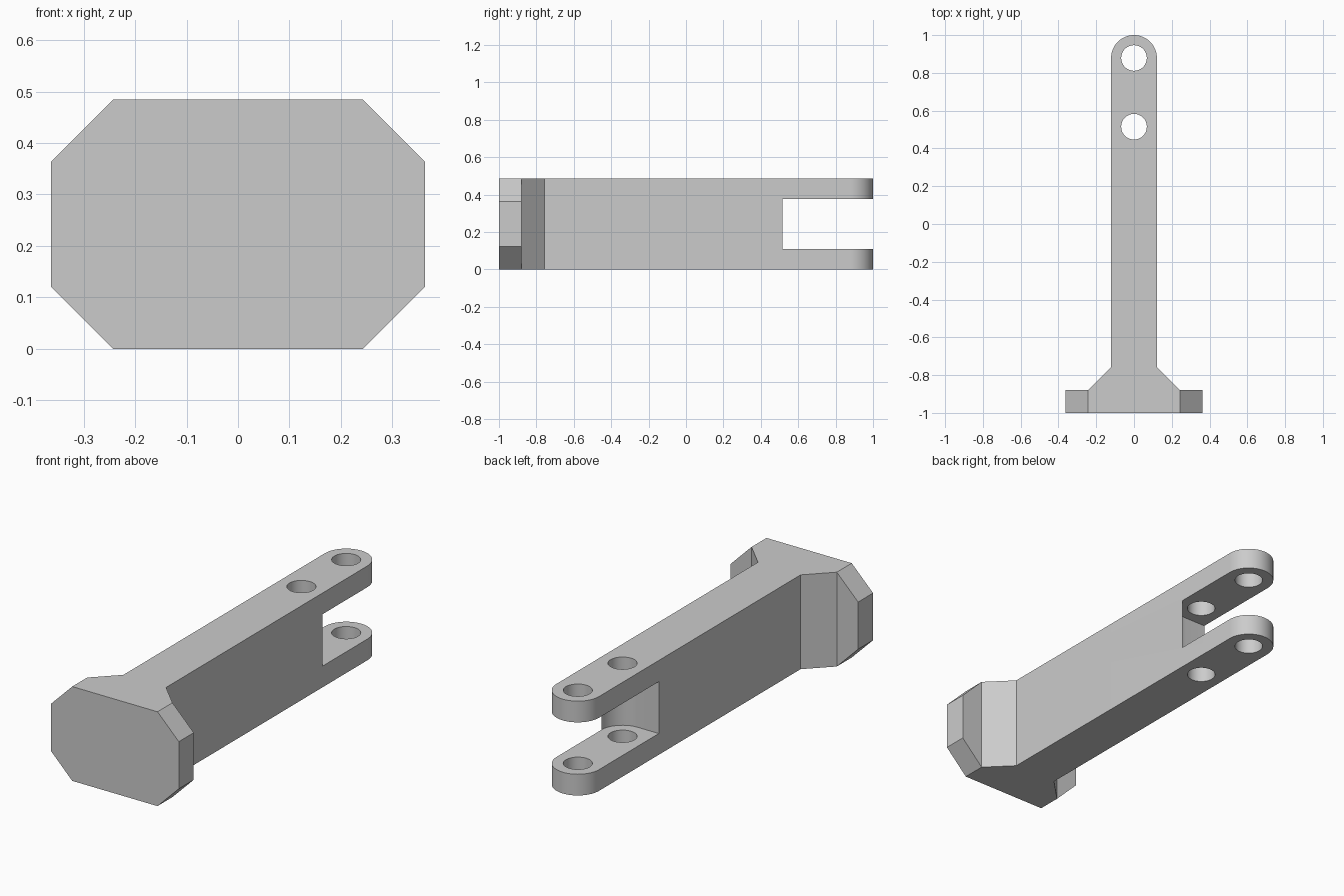
import bpy, bmesh
from math import sin, cos, pi, radians
from mathutils import Vector

cube = bpy.data.objects.get("Cube")
if cube:
    bpy.data.objects.remove(cube, do_unlink=True)

U = 4 / 33                # basic module: the arm is two modules wide
HEIGHT = 4 * U
PLATE = 0.9 * U           # thickness of each fork plate
TIP_Y = 1 - U             # centre of the rounded tip and its hole
PIVOT_Y = TIP_Y - 3 * U   # centre of the second hole
HOLE_R = 0.068

grey = bpy.data.materials.new("plain_grey")
grey.use_nodes = True
grey.diffuse_color = (0.6, 0.6, 0.6, 1)
grey.node_tree.nodes["Principled BSDF"].inputs["Base Color"].default_value = (0.6, 0.6, 0.6, 1)


def arc(cy, r, start, end, n):
    """Points on an arc centred on the y axis."""
    angles = [radians(start + (end - start) * i / n) for i in range(n + 1)]
    return [(r * cos(a), cy + r * sin(a)) for a in angles]


def prism(name, points, sweep):
    """Solid made by sweeping a closed outline of 3D points."""
    bm = bmesh.new()
    face = bm.faces.new([bm.verts.new(p) for p in points])
    swept = bmesh.ops.extrude_face_region(bm, geom=[face])["geom"]
    verts = [g for g in swept if isinstance(g, bmesh.types.BMVert)]
    bmesh.ops.translate(bm, verts=verts, vec=Vector(sweep))
    bmesh.ops.recalc_face_normals(bm, faces=bm.faces)
    mesh = bpy.data.meshes.new(name)
    bm.to_mesh(mesh)
    bm.free()
    mesh.materials.append(grey)
    obj = bpy.data.objects.new(name, mesh)
    bpy.context.collection.objects.link(obj)
    return obj


def upright(name, outline, z0, z1):
    return prism(name, [(x, y, z0) for x, y in outline], (0, 0, z1 - z0))


def combine(target, tool, operation):
    """Apply a boolean and remove the tool object."""
    tool.hide_render = True
    mod = target.modifiers.new(operation.lower(), 'BOOLEAN')
    mod.operation = operation
    mod.solver = 'EXACT'
    mod.object = tool
    bpy.context.view_layer.objects.active = target
    bpy.ops.object.modifier_apply(modifier=mod.name)
    bpy.data.objects.remove(tool, do_unlink=True)


# Arm: flared neck, straight shank and rounded tip
neck = [(-U, 2 * U - 1), (-2 * U, U - 1), (2 * U, U - 1), (U, 2 * U - 1)]
arm = upright("forked_arm", neck + arc(TIP_Y, U, 0, 180, 32), 0, HEIGHT)

# Fork slot: its end is square on one side and rounded on the other
slot = [(2 * U, 1.2), (-2 * U, 1.2), (-2 * U, PIVOT_Y - U)]
slot += arc(PIVOT_Y, U, -90, 0, 16) + [(2 * U, PIVOT_Y)]
combine(arm, upright("slot_cutter", slot, PLATE, HEIGHT - PLATE), 'DIFFERENCE')

# Pin holes through both fork plates
for y in (TIP_Y, PIVOT_Y):
    circle = arc(y, HOLE_R, 0, 360, 32)[:-1]
    combine(arm, upright("hole_cutter", circle, -0.1, HEIGHT + 0.1), 'DIFFERENCE')

# End plate: block with four chamfered corners
half = [(2 * U, 0), (3 * U, U), (3 * U, 3 * U), (2 * U, HEIGHT)]
octagon = half + [(-x, z) for x, z in reversed(half)]
plate = prism("end_plate", [(x, -1, z) for x, z in octagon], (0, U, 0))
combine(arm, plate, 'UNION')

# Smooth the round tip and holes, keep the edges sharp
bpy.ops.object.select_all(action='DESELECT')
arm.select_set(True)
bpy.context.view_layer.objects.active = arm
bpy.ops.object.shade_smooth_by_angle(angle=radians(30))
